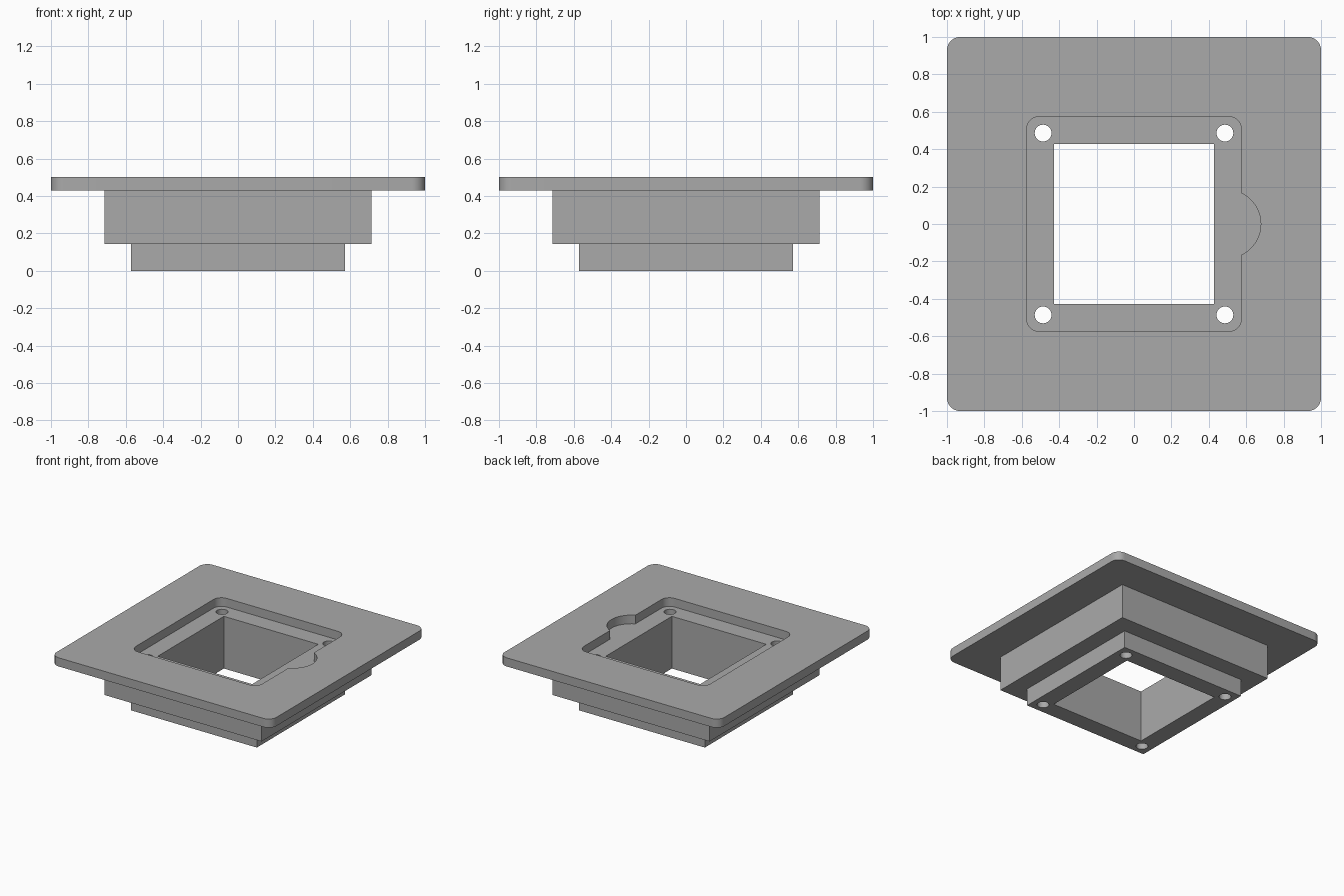
import bpy
import bmesh
from math import cos, sin, pi, radians

cube = bpy.data.objects.get("Cube")
if cube:
    bpy.data.objects.remove(cube, do_unlink=True)

grey = bpy.data.materials.new("plain grey")
grey.use_nodes = True
colour = (0.4, 0.4, 0.4, 1)
grey.diffuse_color = colour
grey.node_tree.nodes["Principled BSDF"].inputs["Base Color"].default_value = colour


def prism(name, outline, z0, z1):
    """Solid with the given outline, from z0 up to z1."""
    bm = bmesh.new()
    face = bm.faces.new([bm.verts.new((x, y, z0)) for x, y in outline])
    top = bmesh.ops.extrude_face_region(bm, geom=[face])["geom"]
    verts = [v for v in top if isinstance(v, bmesh.types.BMVert)]
    bmesh.ops.translate(bm, verts=verts, vec=(0, 0, z1 - z0))
    bmesh.ops.recalc_face_normals(bm, faces=bm.faces)
    mesh = bpy.data.meshes.new(name)
    bm.to_mesh(mesh)
    bm.free()
    mesh.materials.append(grey)
    obj = bpy.data.objects.new(name, mesh)
    bpy.context.collection.objects.link(obj)
    return obj


def square(h):
    return [(-h, -h), (h, -h), (h, h), (-h, h)]


def rounded_square(h, r, steps=10):
    pts = []
    for i, (sx, sy) in enumerate([(1, 1), (-1, 1), (-1, -1), (1, -1)]):
        for k in range(steps + 1):
            a = (i + k / steps) * pi / 2
            pts.append((sx * (h - r) + r * cos(a), sy * (h - r) + r * sin(a)))
    return pts


def circle(x, y, r, n=40):
    return [(x + r * cos(2 * pi * k / n), y + r * sin(2 * pi * k / n)) for k in range(n)]


def combine(target, other, operation):
    mod = target.modifiers.new(operation.lower(), "BOOLEAN")
    mod.operation = operation
    mod.solver = "EXACT"
    mod.object = other
    other.hide_render = True
    bpy.context.view_layer.objects.active = target
    bpy.ops.object.modifier_apply(modifier=mod.name)
    bpy.data.objects.remove(other, do_unlink=True)


# Flange with the stepped body below it
PLATE, STEP, TOP = 0.429, 0.143, 0.5
frame = prism("mounting_frame", rounded_square(1, 0.071), PLATE, TOP)
combine(frame, prism("body", square(0.714), STEP, 0.46), "UNION")
combine(frame, prism("base", square(0.571), 0, 0.3), "UNION")

# Recess in the flange, with the finger notch on the left side
combine(frame, prism("recess", rounded_square(0.575, 0.071), PLATE, 0.7), "DIFFERENCE")
combine(frame, prism("notch", circle(0.496, 0, 0.182, 64), PLATE, 0.7), "DIFFERENCE")

# Square opening and four screw holes, all the way through
combine(frame, prism("opening", square(0.429), -0.2, 0.8), "DIFFERENCE")
for sx in (-1, 1):
    for sy in (-1, 1):
        hole = prism("screw_hole", circle(sx * 0.486, sy * 0.486, 0.045), -0.2, 0.8)
        combine(frame, hole, "DIFFERENCE")

# Smooth round walls, sharp edges
bpy.ops.object.select_all(action="DESELECT")
frame.select_set(True)
bpy.context.view_layer.objects.active = frame
bpy.ops.object.shade_smooth_by_angle(angle=radians(30))
